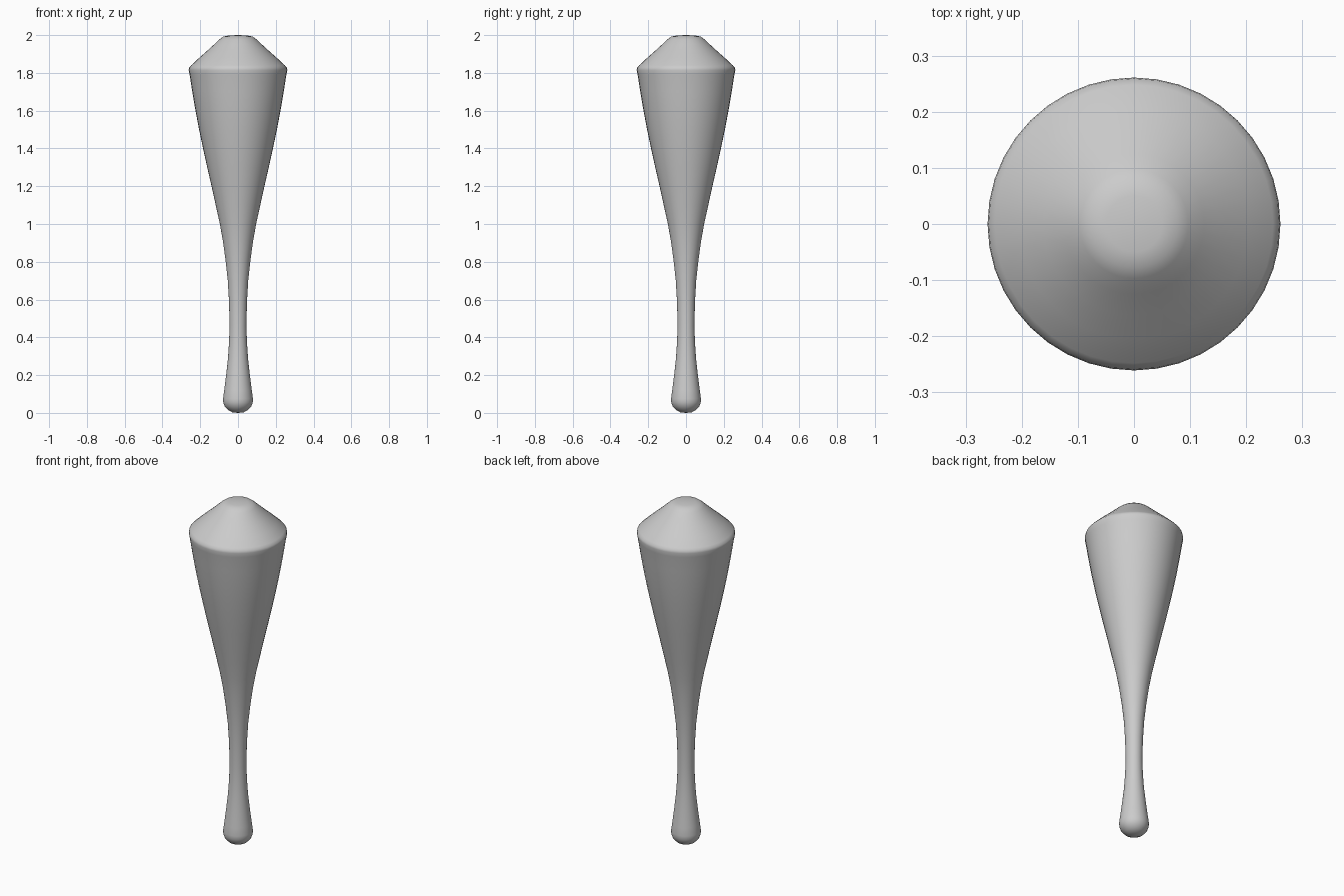
import bpy, bmesh, math

if "Cube" in bpy.data.objects:
    bpy.data.objects.remove(bpy.data.objects["Cube"])

SIDES = 40

# Club outline, (radius, height) from the butt up to the crown
profile = [
    (0.030, 0.003), (0.052, 0.015), (0.070, 0.034), (0.078, 0.055), (0.079, 0.075),
    (0.073, 0.12), (0.063, 0.20), (0.053, 0.29), (0.047, 0.38), (0.045, 0.46),
    (0.047, 0.58), (0.054, 0.70), (0.066, 0.81), (0.080, 0.91), (0.096, 1.00),
    (0.118, 1.10), (0.140, 1.20), (0.163, 1.30), (0.185, 1.40), (0.206, 1.50),
    (0.225, 1.60), (0.242, 1.70), (0.256, 1.79), (0.261, 1.815), (0.259, 1.828),
    (0.248, 1.84), (0.205, 1.88), (0.162, 1.918), (0.125, 1.952), (0.097, 1.978),
    (0.078, 1.992), (0.050, 1.998),
]

# One-piece turned club
bm = bmesh.new()
rings = [[bm.verts.new((r * math.cos(2 * math.pi * i / SIDES),
                        r * math.sin(2 * math.pi * i / SIDES), z))
          for i in range(SIDES)] for r, z in profile]
for low, high in zip(rings, rings[1:]):
    for i in range(SIDES):
        j = (i + 1) % SIDES
        bm.faces.new((low[i], low[j], high[j], high[i]))

# Close both ends
bottom, top = bm.verts.new((0, 0, 0)), bm.verts.new((0, 0, 2))
for i in range(SIDES):
    j = (i + 1) % SIDES
    bm.faces.new((bottom, rings[0][j], rings[0][i]))
    bm.faces.new((top, rings[-1][i], rings[-1][j]))

mesh = bpy.data.meshes.new("club")
bm.to_mesh(mesh)
bm.free()
club = bpy.data.objects.new("club", mesh)
bpy.context.collection.objects.link(club)
bpy.context.view_layer.objects.active = club
club.select_set(True)
bpy.ops.object.shade_smooth_by_angle(angle=math.radians(40))
